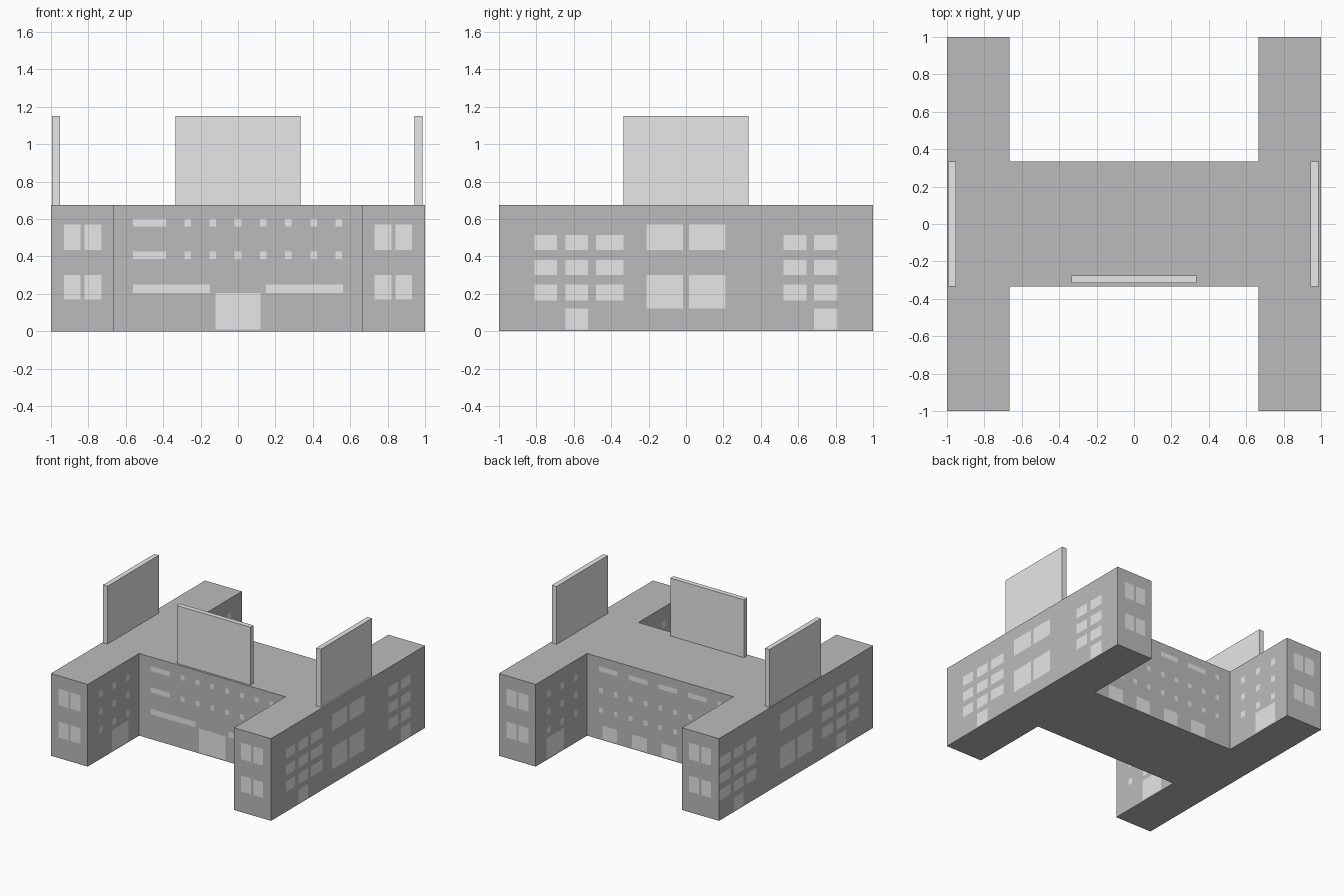
import bpy, bmesh

if "Cube" in bpy.data.objects:
    bpy.data.objects.remove(bpy.data.objects["Cube"])

H = 0.675          # roof height
W = 0.665          # inner face of the wings
B = 0.333          # half depth of the connecting block


def material(name, v):
    m = bpy.data.materials.new(name)
    m.diffuse_color = (v, v, v, 1)
    m.use_nodes = True
    m.node_tree.nodes["Principled BSDF"].inputs["Base Color"].default_value = m.diffuse_color
    return m


WALL = material("wall_grey", 0.5)
LIGHT = material("light_grey", 0.8)


def finish(name, bm, mat):
    me = bpy.data.meshes.new(name)
    bm.to_mesh(me)
    bm.free()
    me.materials.append(mat)
    ob = bpy.data.objects.new(name, me)
    bpy.context.collection.objects.link(ob)


def box(name, x0, x1, y0, y1, z0, z1, mat):
    bm = bmesh.new()
    bmesh.ops.create_cube(bm, size=1)
    for v in bm.verts:
        v.co = (x1 if v.co.x > 0 else x0, y1 if v.co.y > 0 else y0, z1 if v.co.z > 0 else z0)
    finish(name, bm, mat)


def panes(name, axis, plane, side, rects):
    """Paper-thin panes on a wall facing side * axis; rects are (u0, u1, z0, z1)."""
    bm = bmesh.new()
    p = plane + side * 0.0015
    for u0, u1, z0, z1 in rects:
        uz = [(u0, z0), (u1, z0), (u1, z1), (u0, z1)]
        f = bm.faces.new([bm.verts.new((p, u, z) if axis == 'x' else (u, p, z)) for u, z in uz])
        f.normal_update()
        if (f.normal.x if axis == 'x' else f.normal.y) * side < 0:
            f.normal_flip()
    finish(name, bm, LIGHT)


def grid(cols, rows):
    return [(*c, *r) for c in cols for r in rows]


# H-shaped building body
bm = bmesh.new()
quarter = [(W, -B), (W, -1), (1, -1)]
right = quarter + [(x, -y) for x, y in reversed(quarter)]
outline = right + [(-x, -y) for x, y in right]
base = bm.faces.new([bm.verts.new((x, y, 0)) for x, y in outline])
top = bmesh.ops.extrude_face_region(bm, geom=[base])["geom"]
bmesh.ops.translate(bm, verts=[g for g in top if isinstance(g, bmesh.types.BMVert)], vec=(0, 0, H))
bmesh.ops.recalc_face_normals(bm, faces=bm.faces)
finish("building_body", bm, WALL)

# Rooftop boards
box("front_roof_board", -0.335, 0.335, -0.315, -0.275, H, 1.15, LIGHT)
box("left_roof_board", -0.993, -0.952, -B, B, H, 1.15, LIGHT)
box("right_roof_board", 0.943, 0.985, -B, B, H, 1.15, LIGHT)

# Wing end windows
end_rows = [(0.435, 0.57), (0.17, 0.30)]
for s, n in ((-1, "left"), (1, "right")):
    cols = [sorted((s * a, s * b)) for a, b in ((0.73, 0.82), (0.84, 0.93))]
    for d, e in ((-1, "front"), (1, "back")):
        panes(f"{n}_wing_{e}_windows", 'y', d, d, grid(cols, end_rows))

# Outer side windows and doors
side_rows = [(0.435, 0.515), (0.30, 0.38), (0.165, 0.25)]
front_cols = [(-0.81, -0.69), (-0.645, -0.525), (-0.48, -0.335)]
back_cols = [(0.52, 0.645), (0.685, 0.81)]
side = grid(front_cols + back_cols, side_rows)
side += grid([(-0.21, -0.015), (0.015, 0.21)], [(0.435, 0.57), (0.12, 0.30)])
side += grid([front_cols[1], back_cols[1]], [(0.01, 0.12)])
panes("right_side_windows", 'x', 1, 1, side)
panes("left_side_windows", 'x', -1, -1, side + grid([(0.855, 0.995)], side_rows))

# Courtyard windows and doors on the inner wing faces
small_rows = [(z - 0.025, z + 0.025) for z in (0.535, 0.39, 0.24)]
for s, n in ((-1, "left"), (1, "right")):
    for d, e, door in ((-1, "front", (-0.69, -0.475)), (1, "back", (0.635, 0.86))):
        cols = [(d * c - 0.023, d * c + 0.023) for c in (0.485, 0.66, 0.835)]
        panes(f"{n}_inner_{e}_windows", 'x', s * W, -s,
              grid(cols, small_rows) + [(*door, 0.01, 0.18)])

# Front of the connecting block
cols = [(0.1345 * i - 0.0175, 0.1345 * i + 0.0175) for i in range(-4, 5)]
front = grid([(-0.56, -0.385)] + cols[2:], [(0.56, 0.60), (0.385, 0.425)])
front += grid([(-0.56, -0.15), (0.15, 0.56)], [(0.205, 0.25)])
front += [(-0.12, 0.12, 0.01, 0.205)]
panes("block_front_windows", 'y', -B, -1, front)

# Back of the connecting block: paired top windows, small windows, four doors
pairs = [(cols[i][0], cols[i + 1][1]) for i in (1, 3, 5, 7)]
back = grid(pairs + cols[:1], [(0.56, 0.60)])
back += grid(cols, [(0.385, 0.425), (0.225, 0.265)])
back += grid([(a + 0.005, b - 0.03) for a, b in pairs], [(0.01, 0.12)])
panes("block_back_windows", 'y', B, 1, back)
